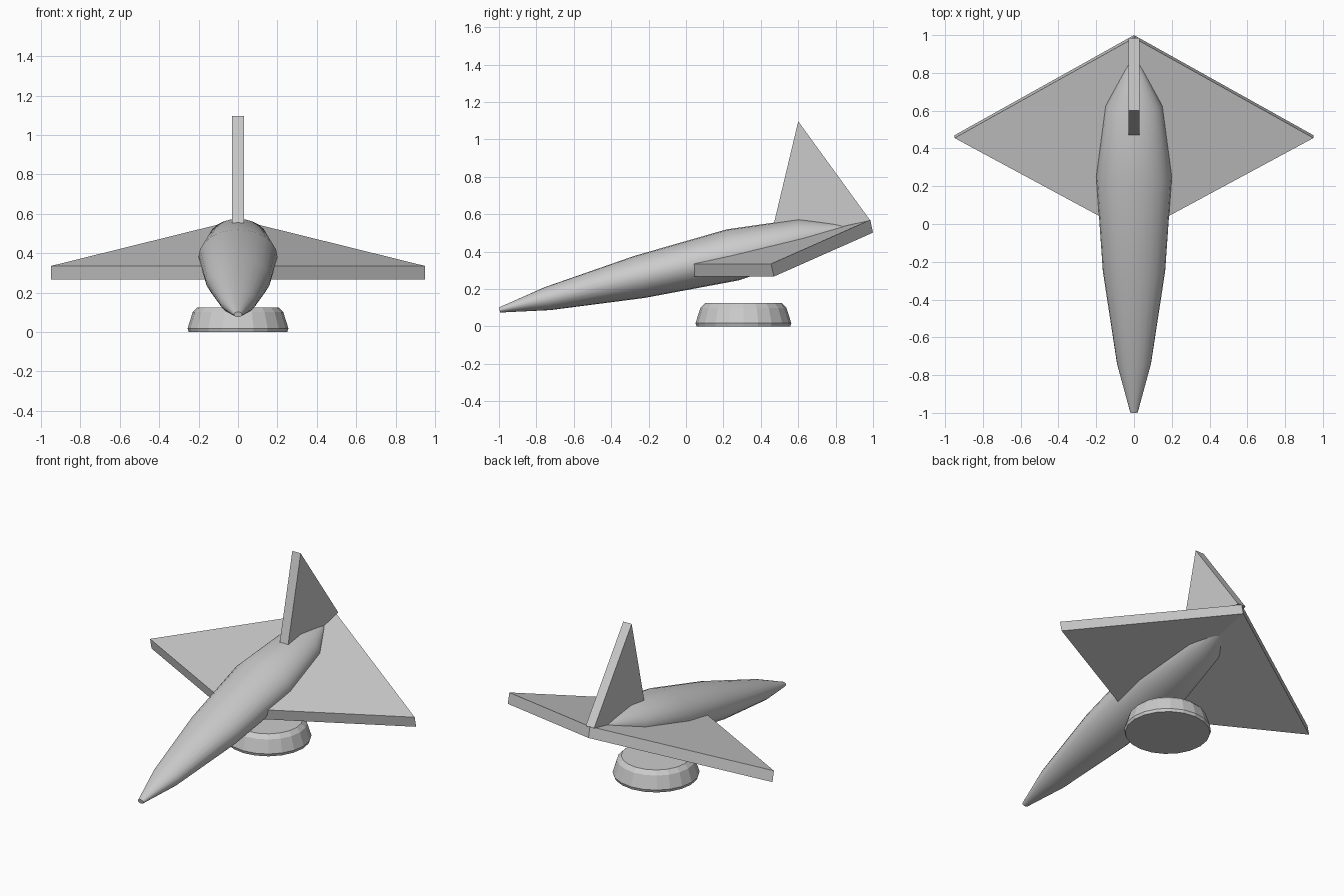
import bpy, bmesh, math
from mathutils import Vector

cube = bpy.data.objects.get("Cube")
if cube:
    bpy.data.objects.remove(cube, do_unlink=True)

grey = bpy.data.materials.new("plain_grey")
grey.use_nodes = True
COLOUR = (0.6, 0.6, 0.6, 1)
grey.diffuse_color = COLOUR
grey.node_tree.nodes["Principled BSDF"].inputs["Base Color"].default_value = COLOUR


def finish(bm, name):
    bmesh.ops.recalc_face_normals(bm, faces=bm.faces)
    mesh = bpy.data.meshes.new(name)
    bm.to_mesh(mesh)
    bm.free()
    mesh.materials.append(grey)
    obj = bpy.data.objects.new(name, mesh)
    bpy.context.collection.objects.link(obj)
    return obj


def loft(name, rings):
    """Skin a list of closed rings of points and cap both ends."""
    bm = bmesh.new()
    loops = [[bm.verts.new(p) for p in ring] for ring in rings]
    n = len(loops[0])
    for a, b in zip(loops, loops[1:]):
        for i in range(n):
            j = (i + 1) % n
            bm.faces.new((a[i], a[j], b[j], b[i]))
    bm.faces.new(loops[0])
    bm.faces.new(loops[-1])
    return finish(bm, name)


def slab(name, points, offset):
    """Extrude one flat outline along an offset."""
    bottom = [Vector(p) + Vector(offset) for p in points]
    return loft(name, [points, bottom])


def ellipse(centre, u, v, sides):
    steps = [math.tau * i / sides for i in range(sides)]
    return [centre + u * math.cos(t) + v * math.sin(t) for t in steps]


def smooth(obj, angle):
    bpy.ops.object.select_all(action='DESELECT')
    obj.select_set(True)
    bpy.context.view_layer.objects.active = obj
    bpy.ops.object.shade_smooth_by_angle(angle=math.radians(angle))


# Fuselage: flattened spindle, pitched nose down
pitch = math.radians(13.3)
up = Vector((0, -math.sin(pitch), math.cos(pitch)))
profile = [(-0.997, 0.02), (-0.74, 0.09), (-0.25, 0.165),
           (0.25, 0.2), (0.625, 0.15), (0.86, 0.025)]
rings = []
for y, r in profile:
    centre = Vector((0, y, 0.324 + y * math.tan(pitch)))
    rings.append(ellipse(centre, Vector((r, 0, 0)), up * r * 0.7, 24))
smooth(loft("fuselage", rings), 40)

# Wings: drooping triangles meeting along the centre line
front, tail = (0, -0.057, 0.335), (0, 0.985, 0.57)
for side, name in ((1, "left_wing"), (-1, "right_wing")):
    slab(name, [front, (side * 0.95, 0.455, 0.335), tail], (0, 0.015, -0.068))

# Tail fin
fin = [(0.03, 0.446, 0.45), (0.03, 0.6, 1.097), (0.03, 0.985, 0.567)]
slab("tail_fin", fin, (-0.06, 0, 0))

# Round stand with chamfered rim
stand = [ellipse(Vector((0, 0.307, z)), Vector((r, 0, 0)), Vector((0, r, 0)), 20)
         for z, r in ((0, 0.25), (0.018, 0.256), (0.1, 0.23), (0.125, 0.205))]
loft("stand", stand)
